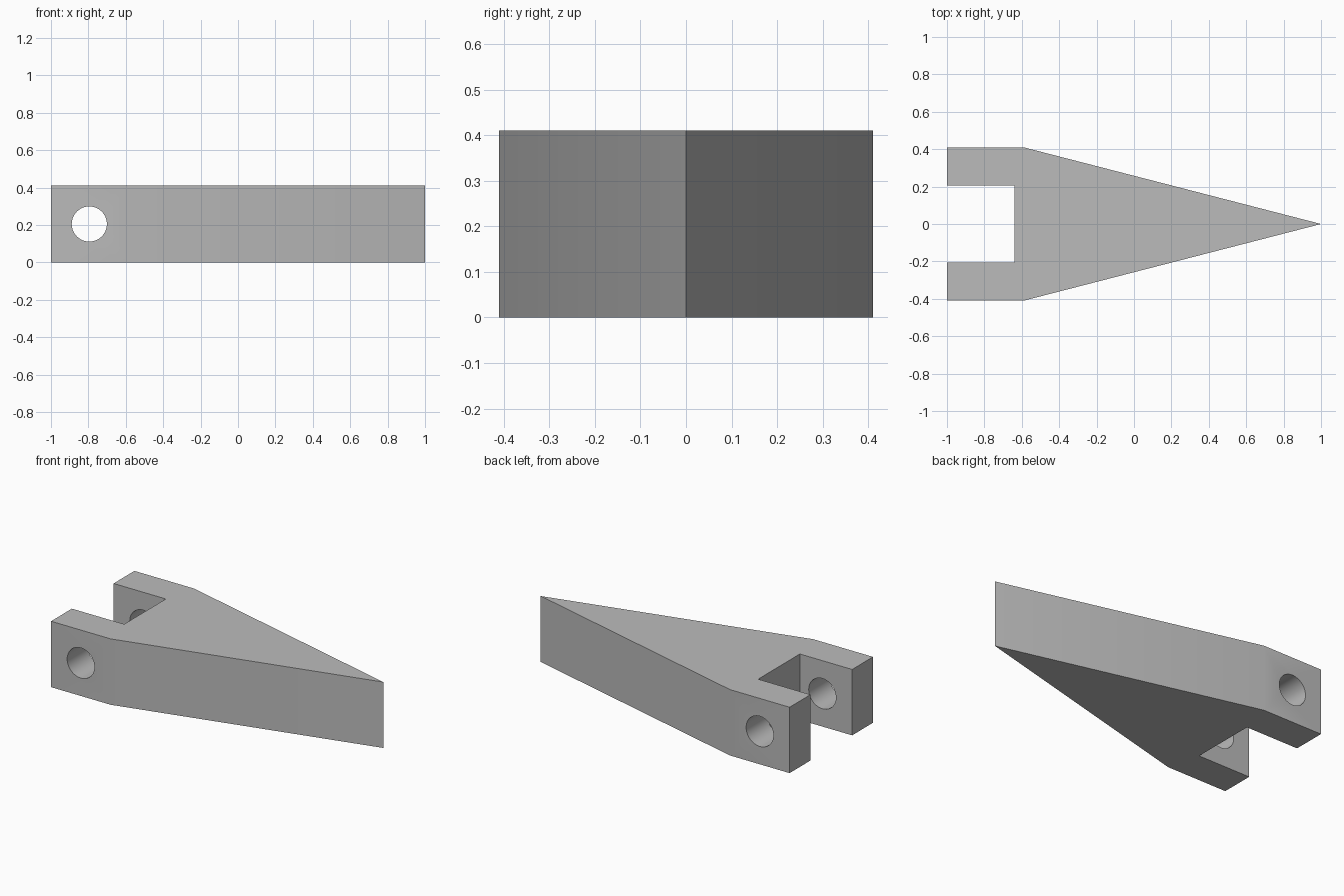
import bpy
import bmesh
import math

cube = bpy.data.objects.get("Cube")
if cube:
    bpy.data.objects.remove(cube, do_unlink=True)

HEIGHT = 0.41
HALF_WIDTH = 0.41

grey = bpy.data.materials.new("plain grey")
grey.use_nodes = True
colour = (0.5, 0.5, 0.5, 1)
grey.diffuse_color = colour
grey.node_tree.nodes["Principled BSDF"].inputs["Base Color"].default_value = colour

# Wedge body with a forked end, extruded from its plan outline
outline = [(-1, -HALF_WIDTH), (-0.59, -HALF_WIDTH), (1, 0), (-0.59, HALF_WIDTH),
           (-1, HALF_WIDTH), (-1, 0.205), (-0.64, 0.205), (-0.64, -0.205), (-1, -0.205)]
bm = bmesh.new()
base = bm.faces.new([bm.verts.new((x, y, 0)) for x, y in outline])
top = bmesh.ops.extrude_face_region(bm, geom=[base])["geom"]
bmesh.ops.translate(bm, vec=(0, 0, HEIGHT),
                    verts=[v for v in top if isinstance(v, bmesh.types.BMVert)])
bmesh.ops.recalc_face_normals(bm, faces=bm.faces)
mesh = bpy.data.meshes.new("forked_wedge")
bm.to_mesh(mesh)
bm.free()
mesh.materials.append(grey)
wedge = bpy.data.objects.new("forked_wedge", mesh)
bpy.context.collection.objects.link(wedge)

# Round pin hole through both prongs
bpy.ops.mesh.primitive_cylinder_add(vertices=48, radius=0.094, depth=1.2,
                                    location=(-0.795, 0, HEIGHT / 2),
                                    rotation=(math.pi / 2, 0, 0))
cutter = bpy.context.object
cutter.name = "pin_hole_cutter"
cutter.data.materials.append(grey)
cutter.hide_render = True

bpy.ops.object.select_all(action='DESELECT')
wedge.select_set(True)
bpy.context.view_layer.objects.active = wedge
hole = wedge.modifiers.new("pin_hole", 'BOOLEAN')
hole.operation = 'DIFFERENCE'
hole.solver = 'EXACT'
hole.object = cutter
bpy.ops.object.modifier_apply(modifier=hole.name)
bpy.data.objects.remove(cutter, do_unlink=True)

# Smooth hole wall and shallow bends, crisp corners
bpy.ops.object.shade_smooth_by_angle(angle=math.radians(30))
